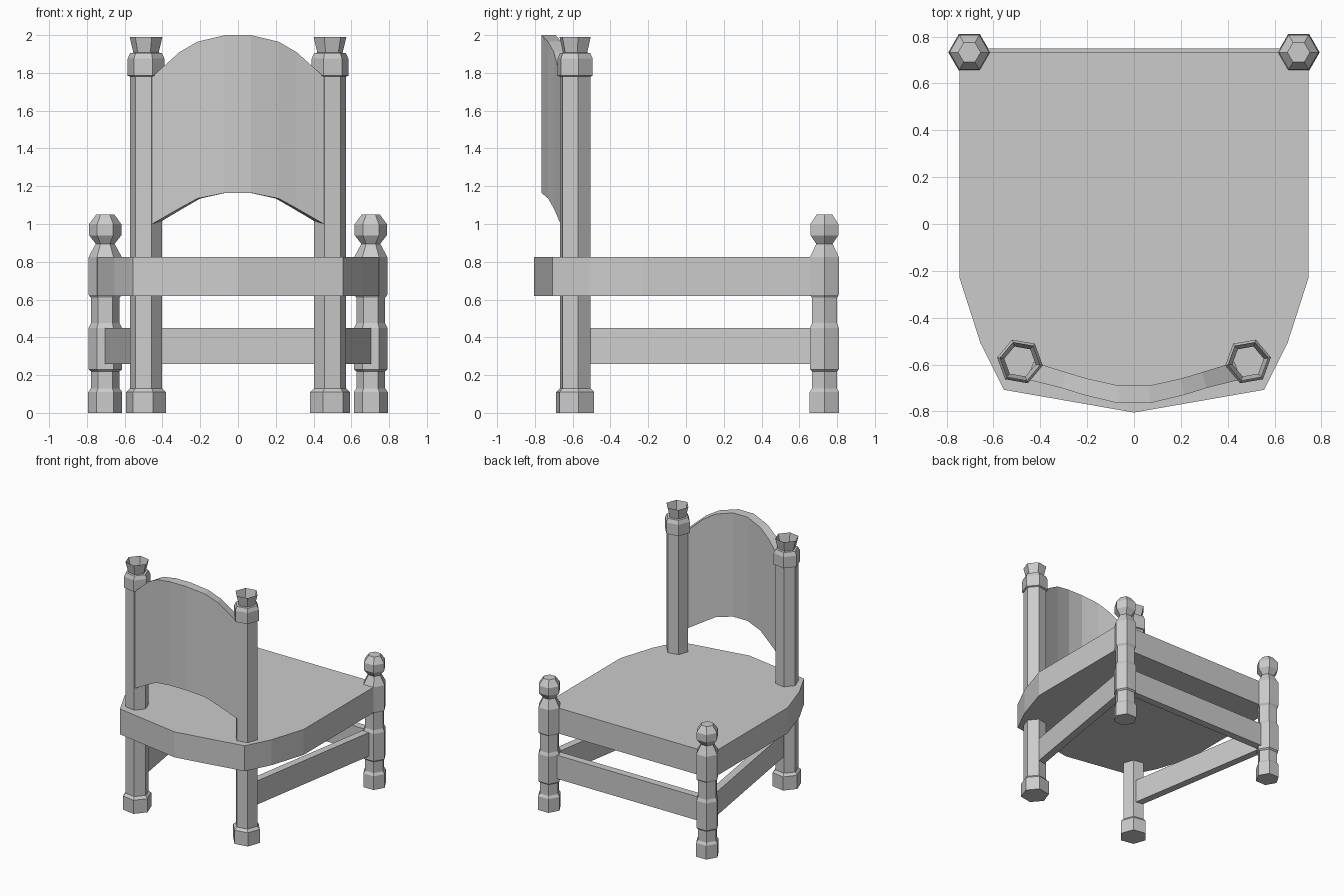
import bpy, bmesh, math
from mathutils import Vector

if "Cube" in bpy.data.objects:
    bpy.data.objects.remove(bpy.data.objects["Cube"])

grey = bpy.data.materials.new("plain grey")
grey.diffuse_color = (0.6, 0.6, 0.6, 1)
grey.use_nodes = True
grey.node_tree.nodes["Principled BSDF"].inputs["Base Color"].default_value = grey.diffuse_color


def finish(name, bm):
    bmesh.ops.recalc_face_normals(bm, faces=bm.faces)
    me = bpy.data.meshes.new(name)
    bm.to_mesh(me)
    bm.free()
    me.materials.append(grey)
    ob = bpy.data.objects.new(name, me)
    bpy.context.collection.objects.link(ob)
    return ob


def turned(name, centre, profile, tilt=0, open_top=False):
    """Six-sided turned post from (radius, height) rings."""
    bm = bmesh.new()
    rings = []
    for r, z in profile:
        rings.append([bm.verts.new((centre[0] + r * math.cos(tilt + k * math.pi / 3),
                                    centre[1] + r * math.sin(tilt + k * math.pi / 3), z))
                      for k in range(6)])
    for a, b in zip(rings, rings[1:]):
        for k in range(6):
            j = (k + 1) % 6
            bm.faces.new((a[k], a[j], b[j], b[k]))
    bm.faces.new(rings[0])
    if not open_top:
        bm.faces.new(rings[-1])
    finish(name, bm)


def prism(name, outline, z0, z1):
    bm = bmesh.new()
    lo = [bm.verts.new((x, y, z0)) for x, y in outline]
    hi = [bm.verts.new((x, y, z1)) for x, y in outline]
    bm.faces.new(lo)
    bm.faces.new(hi)
    n = len(lo)
    for i in range(n):
        j = (i + 1) % n
        bm.faces.new((lo[i], lo[j], hi[j], hi[i]))
    finish(name, bm)


def rail(name, p, q, width, z0, z1):
    p, q = Vector(p), Vector(q)
    d = (q - p).normalized() * width / 2
    s = Vector((-d.y, d.x))
    prism(name, [p + s, p - s, q - s, q + s], z0, z1)


# Seat
half = [(0.745, 0.735), (0.745, -0.23), (0.655, -0.51), (0.555, -0.708)]
prism("seat", half + [(0, -0.805)] + [(-x, y) for x, y in reversed(half)], 0.62, 0.825)

# Short legs with ball tops
short_profile = [(0.09, 0), (0.09, 0.11), (0.076, 0.13), (0.076, 0.22), (0.088, 0.23),
                 (0.088, 0.45), (0.076, 0.475), (0.076, 0.61), (0.088, 0.625), (0.088, 0.825),
                 (0.05, 0.895), (0.085, 0.94), (0.085, 1.0), (0.048, 1.05)]
# Tall posts with hollow cup tops
tall_profile = [(0.107, 0), (0.107, 0.11), (0.0865, 0.13), (0.0865, 1.78), (0.099, 1.785),
                (0.099, 1.875), (0.085, 1.905), (0.068, 1.907), (0.088, 1.99)]
for side, s in (("left", -1), ("right", 1)):
    turned(side + "_short_leg", (s * 0.703, 0.733), short_profile)
    turned(side + "_tall_post", (s * 0.487, -0.587), tall_profile, s * math.radians(10), True)
    rail(side + "_side_stretcher", (s * 0.475, -0.56), (s * 0.685, 0.72), 0.06, 0.26, 0.45)
rail("cross_stretcher", (-0.68, 0.72), (0.68, 0.72), 0.06, 0.26, 0.45)

# Curved backrest: x, outer y, inner x, inner y, top z, bottom z
cols = [(0.068, -0.765, 0.065, -0.69, 2.0, 1.165), (0.215, -0.73, 0.2, -0.66, 1.965, 1.135),
        (0.31, -0.70, 0.29, -0.633, 1.91, 1.083), (0.455, -0.664, 0.43, -0.59, 1.78, 1.0)]
cols = [(-c[0], c[1], -c[2]) + c[3:] for c in reversed(cols)] + cols
bm = bmesh.new()
loops = [[bm.verts.new(v) for v in ((x, y, b), (x, y, t), (xi, yi, t), (xi, yi, b))]
         for x, y, xi, yi, t, b in cols]
for a, b in zip(loops, loops[1:]):
    for k in range(4):
        j = (k + 1) % 4
        bm.faces.new((a[k], a[j], b[j], b[k]))
bm.faces.new(loops[0])
bm.faces.new(loops[-1])
finish("backrest", bm)
